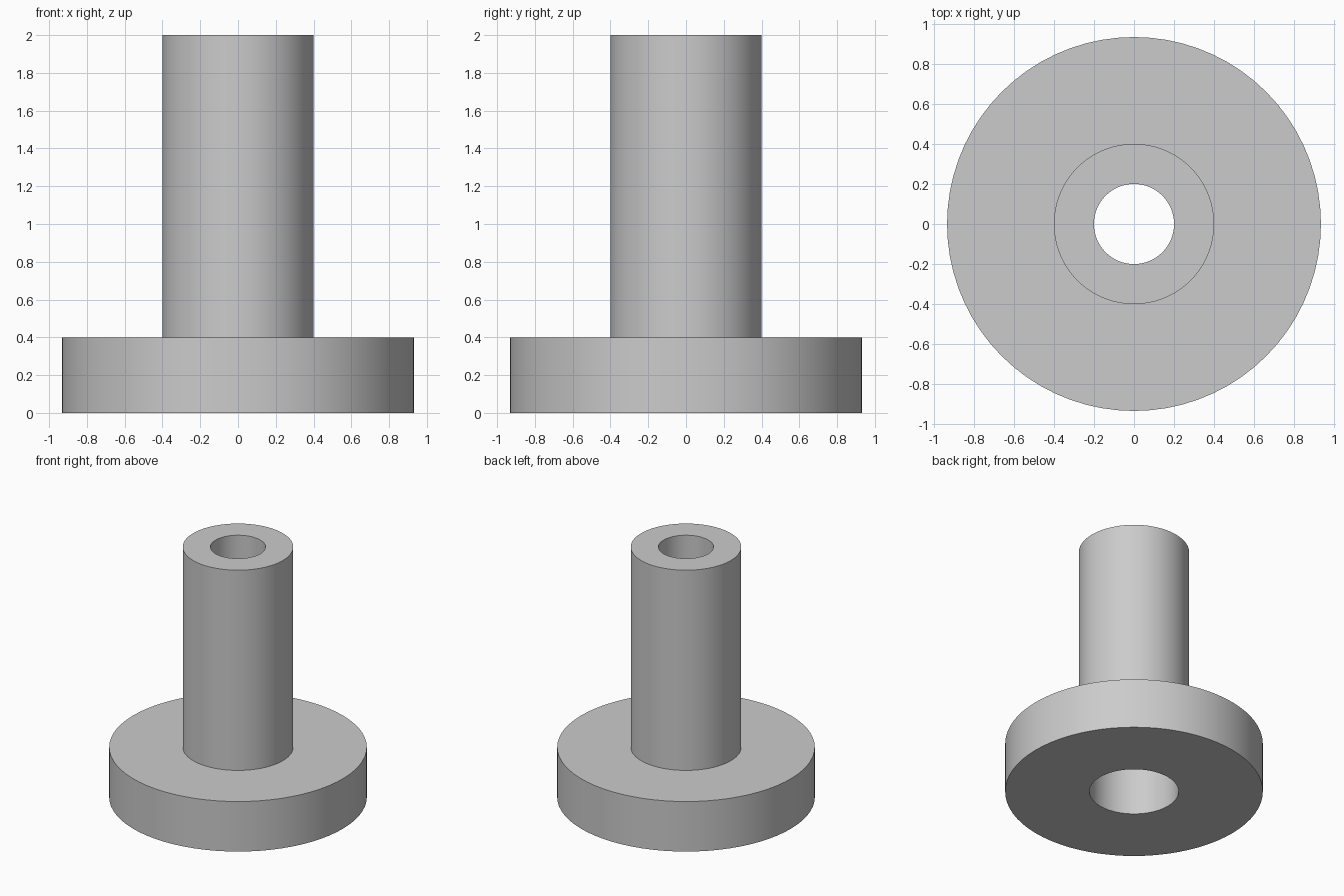
import bpy
import math

cube = bpy.data.objects.get("Cube")
if cube:
    bpy.data.objects.remove(cube)

SEGMENTS = 72

# One plain grey for the whole part
grey = bpy.data.materials.new("plain_grey")
grey.use_nodes = True
colour = (0.6, 0.6, 0.6, 1)
grey.diffuse_color = colour
grey.node_tree.nodes["Principled BSDF"].inputs["Base Color"].default_value = colour


def lathe(name, profile):
    """Revolve a closed (radius, height) profile about the z axis."""
    verts, faces = [], []
    count = len(profile)
    for s in range(SEGMENTS):
        angle = math.tau * s / SEGMENTS
        verts += [(r * math.cos(angle), r * math.sin(angle), z) for r, z in profile]
        here, there = s * count, (s + 1) % SEGMENTS * count
        for i in range(count):
            j = (i + 1) % count
            faces.append((here + i, there + i, there + j, here + j))
    mesh = bpy.data.meshes.new(name)
    mesh.from_pydata(verts, [], faces)
    mesh.materials.append(grey)
    obj = bpy.data.objects.new(name, mesh)
    bpy.context.collection.objects.link(obj)
    bpy.ops.object.select_all(action='DESELECT')
    obj.select_set(True)
    bpy.context.view_layer.objects.active = obj
    bpy.ops.object.shade_smooth_by_angle(angle=math.radians(30))
    return obj


# Sizes of the flange, tube, through hole and wider bore in the underside
flange_r, tube_r, hole_r, bore_r = 0.933, 0.4, 0.2, 0.323
flange_top, tube_top, bore_depth = 0.4, 2.0, 0.4

# Flange and tube as one solid, outside from the bottom up, then down the bore
lathe("flanged_tube", [
    (bore_r, 0), (flange_r, 0), (flange_r, flange_top),
    (tube_r, flange_top), (tube_r, tube_top),
    (hole_r, tube_top), (hole_r, bore_depth), (bore_r, bore_depth),
])
